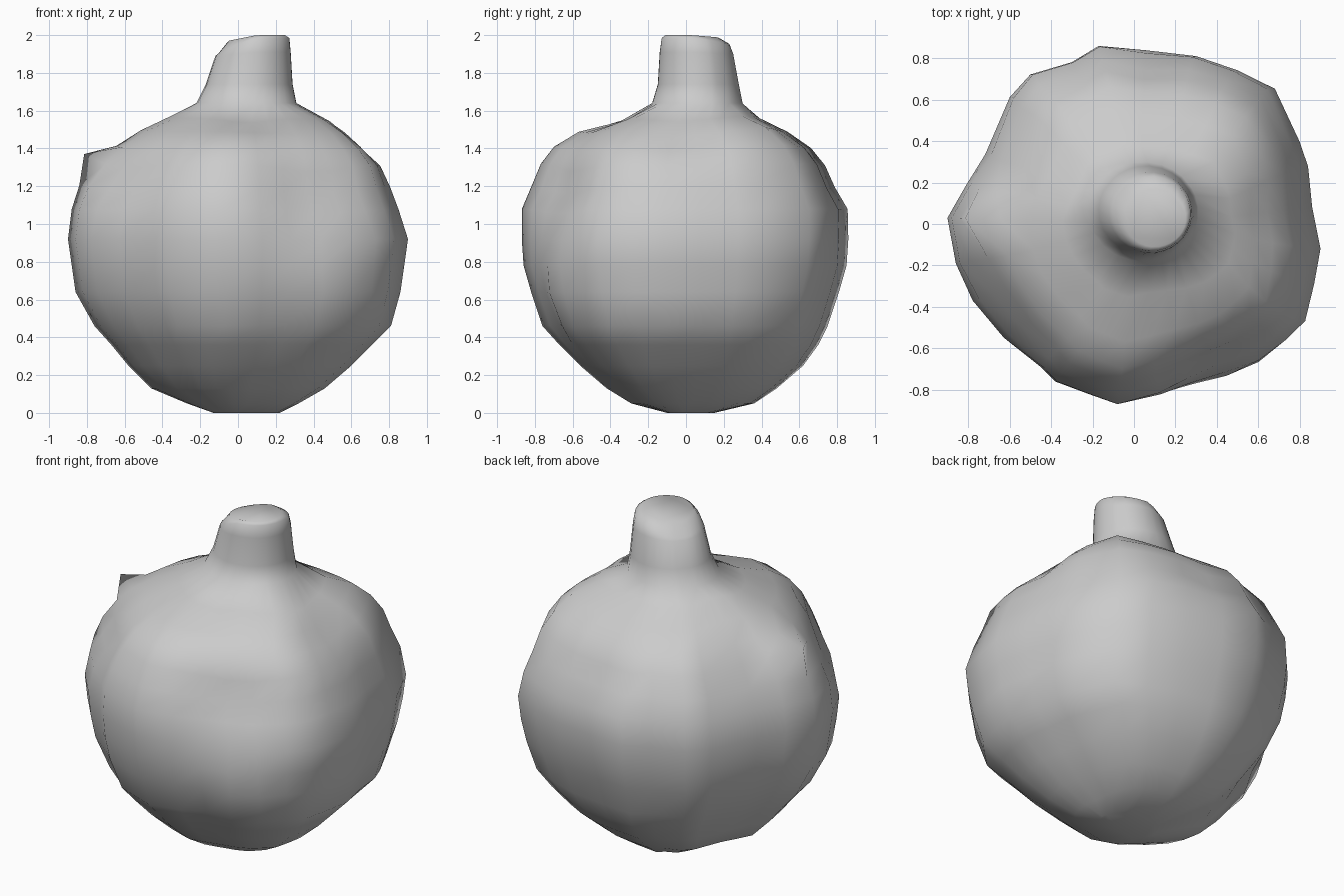
import bpy, bmesh, math
from mathutils import Vector


def loft(name, rings):
    """Skin a stack of equal-length rings and cap the ends."""
    bm = bmesh.new()
    vs = [[bm.verts.new(p) for p in r] for r in rings]
    n = len(vs[0])
    for a, b in zip(vs, vs[1:]):
        for i in range(n):
            j = (i + 1) % n
            bm.faces.new((a[i], a[j], b[j], b[i]))
    bm.faces.new(vs[0])
    bm.faces.new(vs[-1])
    bmesh.ops.recalc_face_normals(bm, faces=bm.faces)
    me = bpy.data.meshes.new(name)
    bm.to_mesh(me)
    bm.free()
    for p in me.polygons:
        p.use_smooth = True
    ob = bpy.data.objects.new(name, me)
    bpy.context.collection.objects.link(ob)
    return ob


# Lumpy body: irregular plan outline scaled by four side profiles
plan = [(.9, -.12), (.86, .08), (.84, .28), (.8, .4), (.68, .66), (.5, .75),
        (.3, .82), (.06, .85), (-.17, .87), (-.3, .79), (-.5, .73), (-.6, .62),
        (-.72, .34), (-.81, .19), (-.9, .03), (-.86, -.19), (-.78, -.37),
        (-.63, -.55), (-.45, -.69), (-.38, -.76), (-.22, -.82), (-.08, -.87),
        (.13, -.83), (.29, -.79), (.46, -.75), (.62, -.68), (.74, -.57),
        (.83, -.47), (.87, -.29)]
# z, left, right, front, back
profile = [(0, .13, .22, .10, .15), (.05, .27, .32, .29, .36),
           (.13, .46, .46, .42, .48), (.25, .58, .60, .56, .62),
           (.36, .67, .71, .67, .70), (.46, .76, .81, .76, .75),
           (.64, .86, .86, .82, .81), (.78, .88, .88, .86, .85),
           (.92, .90, .90, .87, .86), (1.08, .88, .85, .87, .86),
           (1.2, .83, .81, .82, .80), (1.32, .74, .77, .77, .75),
           (1.41, .64, .70, .70, .67), (1.49, .51, .61, .57, .54),
           (1.56, .34, .50, .36, .39)]
rings = []
for z, l, r, f, b in profile:
    rings.append([Vector((x * (r if x > 0 else l) / .9,
                          y * (b if y > 0 else f) / .87, z)) for x, y in plan])

# Hollows (negative) and bumps (positive): centre, reach, amount
lumps = [((.42, -.60, 1.15), .38, -.12),   # front right hollow
         ((.48, -.70, .58), .20, .03),     # ledge below it
         ((.30, -.74, .42), .20, -.03),
         ((-.62, -.42, 1.22), .25, -.07),  # beside the front left ridge
         ((.05, .72, 1.25), .28, -.05),    # back groove
         ((-.62, .42, 1.2), .25, -.04),
         ((.62, -.05, 1.42), .28, -.05),   # hollow right of the neck
         ((.05, -.35, 1.52), .2, -.03),
         ((-.36, .15, 1.52), .22, .04),
         ((.48, .4, 1.5), .25, .03),
         ((-.78, .03, 1.33), .13, .11)]    # ragged tip on the left shoulder
mid = Vector((0, 0, .82))
for ring in rings:
    for p in ring:
        push = sum(a * math.exp(-((p - Vector(c)).length / s) ** 2 * 2)
                   for c, s, a in lumps)
        p += (p - mid).normalized() * push

# Neck continues the loft: oval rings with a slanted rounded top
# centre x, centre y, radius x, radius y, z, drop on the left side
neck = [(.045, .06, .265, .24, 1.64, 0), (.06, .065, .23, .215, 1.74, 0),
        (.08, .055, .20, .195, 1.91, .02), (.085, .05, .188, .18, 1.985, .08),
        (.10, .03, .15, .14, 2.0, .03)]
for cx, cy, rx, ry, z, drop in neck:
    ring = []
    for x, y in plan:
        a = math.atan2(y / .87, x / .9)
        c, s = math.cos(a), math.sin(a)
        fall = drop * max(0, -c) + drop * .4 * max(0, s)
        ring.append(Vector((cx + rx * c, cy + ry * s, z - fall)))
    rings.append(ring)
loft("body_with_neck", rings)
